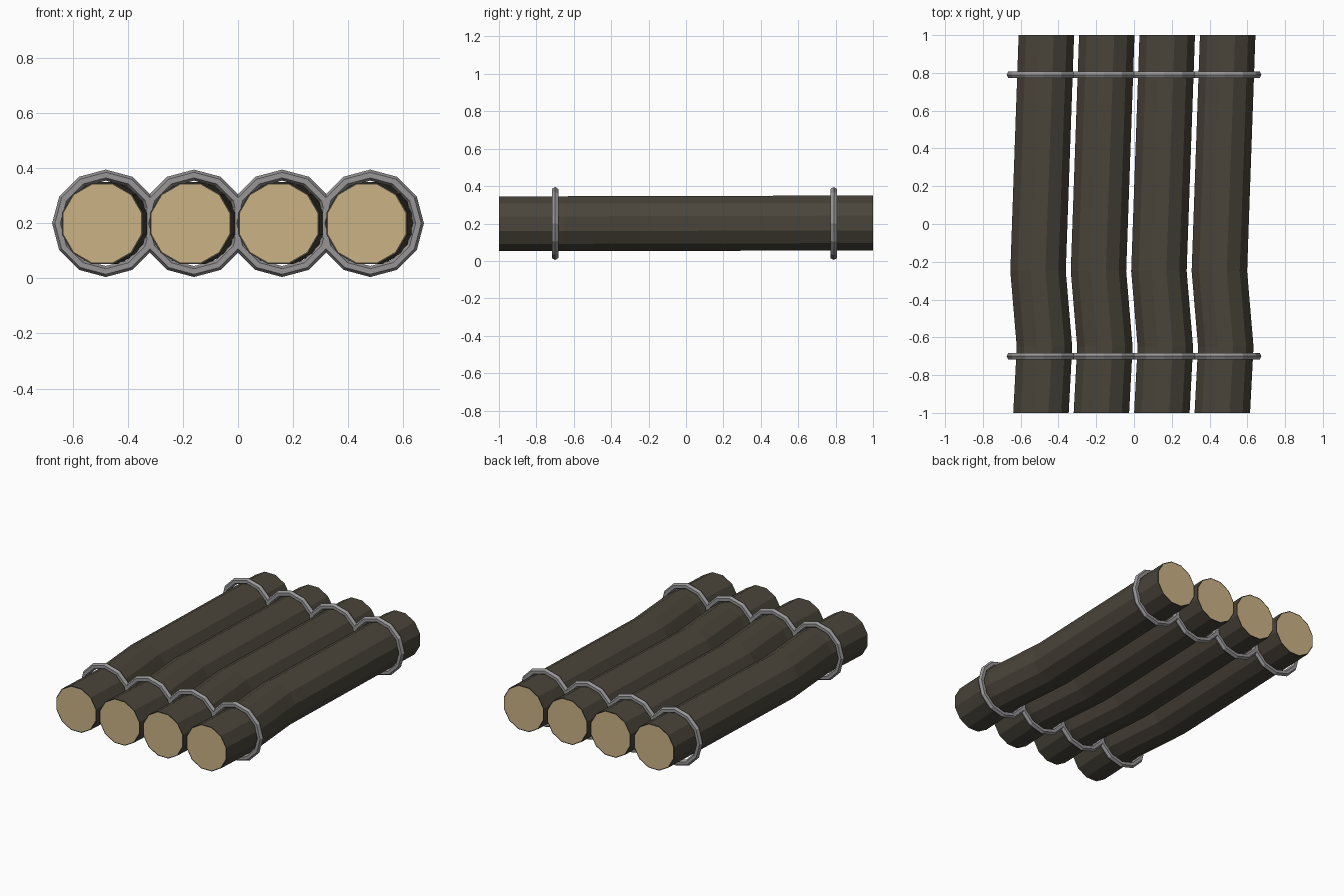
import bpy, bmesh, math

if "Cube" in bpy.data.objects:
    bpy.data.objects.remove(bpy.data.objects["Cube"])


def material(name, rgb):
    m = bpy.data.materials.new(name)
    m.diffuse_color = (*rgb, 1)
    m.use_nodes = True
    m.node_tree.nodes["Principled BSDF"].inputs["Base Color"].default_value = m.diffuse_color
    return m


BARK = material("dark bark", (0.068, 0.059, 0.043))
WOOD = material("cut wood", (0.60, 0.45, 0.235))
METAL = material("grey metal", (0.31, 0.30, 0.30))

SIDES = 12
RADIUS = 0.152
# log centre line: y, sideways offset, height
PATH = [(-1.0, -0.0125, 0.199), (-0.65, 0.006, 0.199),
        (-0.25, -0.028, 0.2), (1.0, 0.016, 0.203)]


def finish(bm, name, mats):
    bmesh.ops.recalc_face_normals(bm, faces=bm.faces)
    mesh = bpy.data.meshes.new(name)
    bm.to_mesh(mesh)
    bm.free()
    for m in mats:
        mesh.materials.append(m)
    ob = bpy.data.objects.new(name, mesh)
    bpy.context.collection.objects.link(ob)
    return ob


def make_log(name, x):
    bm = bmesh.new()
    loops = []
    for y, dx, z in PATH:
        loop = []
        for i in range(SIDES):
            a = 2 * math.pi * (i + 0.5) / SIDES
            loop.append(bm.verts.new((x + dx + RADIUS * math.cos(a), y,
                                      z + RADIUS * math.sin(a))))
        loops.append(loop)
    for a, b in zip(loops, loops[1:]):
        for i in range(SIDES):
            j = (i + 1) % SIDES
            bm.faces.new((a[i], a[j], b[j], b[i]))
    # sawn ends with a thin bark rim
    ends = [bm.faces.new(loops[0]), bm.faces.new(loops[-1])]
    bmesh.ops.recalc_face_normals(bm, faces=bm.faces)
    bmesh.ops.inset_individual(bm, faces=ends, thickness=0.006)
    for f in ends:
        f.material_index = 1
    finish(bm, name, [BARK, WOOD])


def make_ring(name, x, y, major=0.175, minor=0.02, steps=6):
    bm = bmesh.new()
    loops = []
    for i in range(12):
        a = 2 * math.pi * i / 12
        loop = []
        for j in range(steps):
            b = 2 * math.pi * j / steps
            r = major + minor * math.cos(b)
            loop.append(bm.verts.new((x + r * math.cos(a), y + minor * math.sin(b),
                                      0.2 + r * math.sin(a))))
        loops.append(loop)
    for i in range(12):
        p, q = loops[i], loops[(i + 1) % 12]
        for j in range(steps):
            k = (j + 1) % steps
            bm.faces.new((p[j], p[k], q[k], q[j]))
    finish(bm, name, [METAL])


# four logs side by side, each held by two rings
for n in range(4):
    x = -0.48 + 0.32 * n
    make_log(f"log_{n + 1}", x)
    make_ring(f"front_ring_{n + 1}", x, -0.7)
    make_ring(f"back_ring_{n + 1}", x, 0.79)
